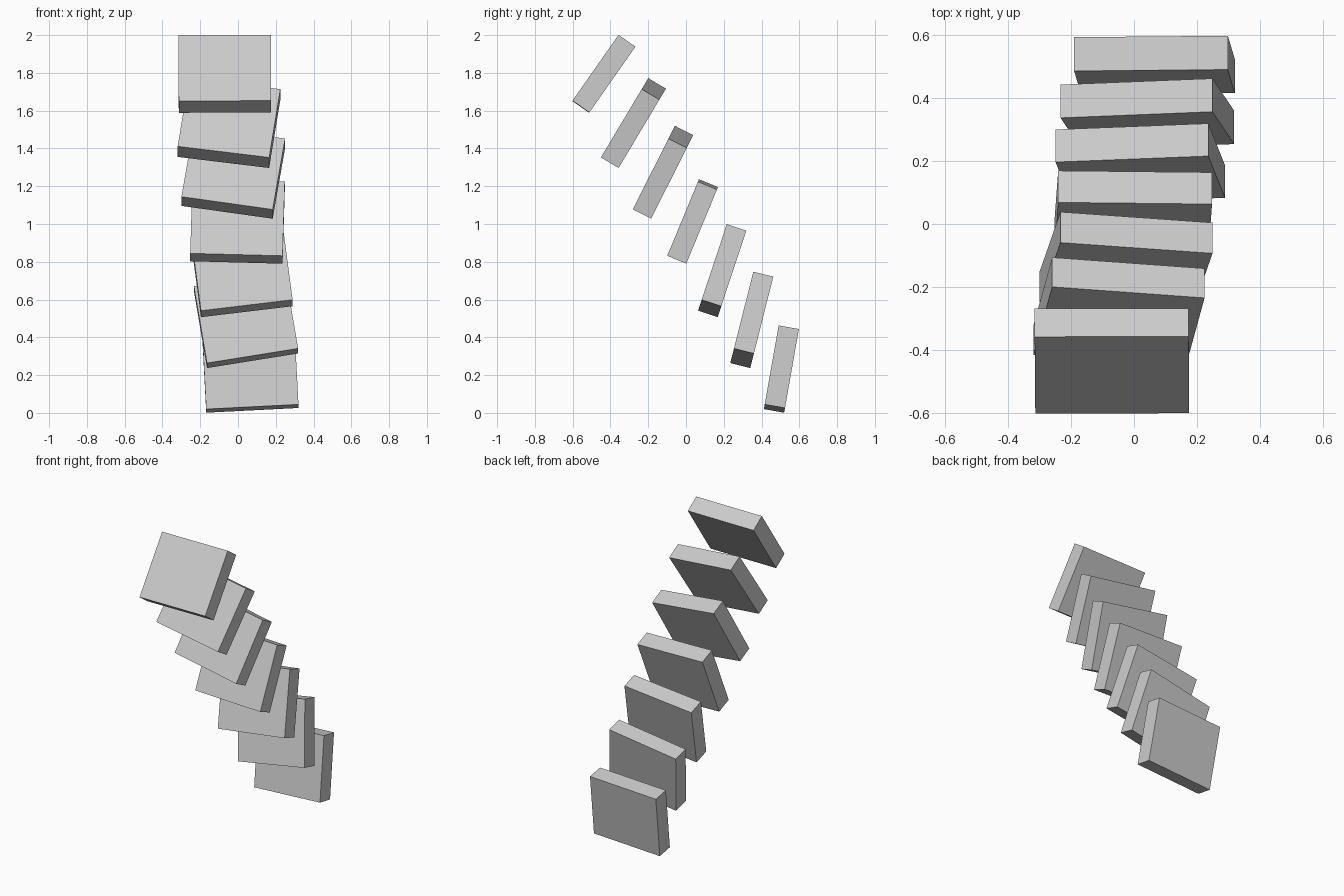
import bpy
import math
from mathutils import Matrix, Vector

cube = bpy.data.objects.get("Cube")
if cube:
    bpy.data.objects.remove(cube, do_unlink=True)

# Plain light grey for every slab
grey = bpy.data.materials.new("light grey")
grey.use_nodes = True
color = (0.6, 0.6, 0.6, 1)
grey.diffuse_color = color
grey.node_tree.nodes["Principled BSDF"].inputs["Base Color"].default_value = color

COUNT = 7
SIZE = Vector((0.489, 0.109, 0.425))
FIRST = Vector((0.065, 0.505, 0.232))
LAST = Vector((-0.07, -0.435, 1.795))

# Rising row of slabs: the lean grows steadily while the roll swings as a wave
for i in range(COUNT):
    t = i / (COUNT - 1)
    lean = math.radians(10 + 25 * t)
    roll = math.radians(9.7) * math.sin(i + 0.31)
    bpy.ops.mesh.primitive_cube_add(size=1)
    slab = bpy.context.object
    slab.name = f"slab_{i + 1}"
    slab.data.materials.append(grey)
    slab.matrix_world = (
        Matrix.Translation(FIRST.lerp(LAST, t))
        @ Matrix.Rotation(-lean, 4, "X")
        @ Matrix.Rotation(-roll, 4, "Y")
        @ Matrix.Diagonal((*SIZE, 1))
    )
